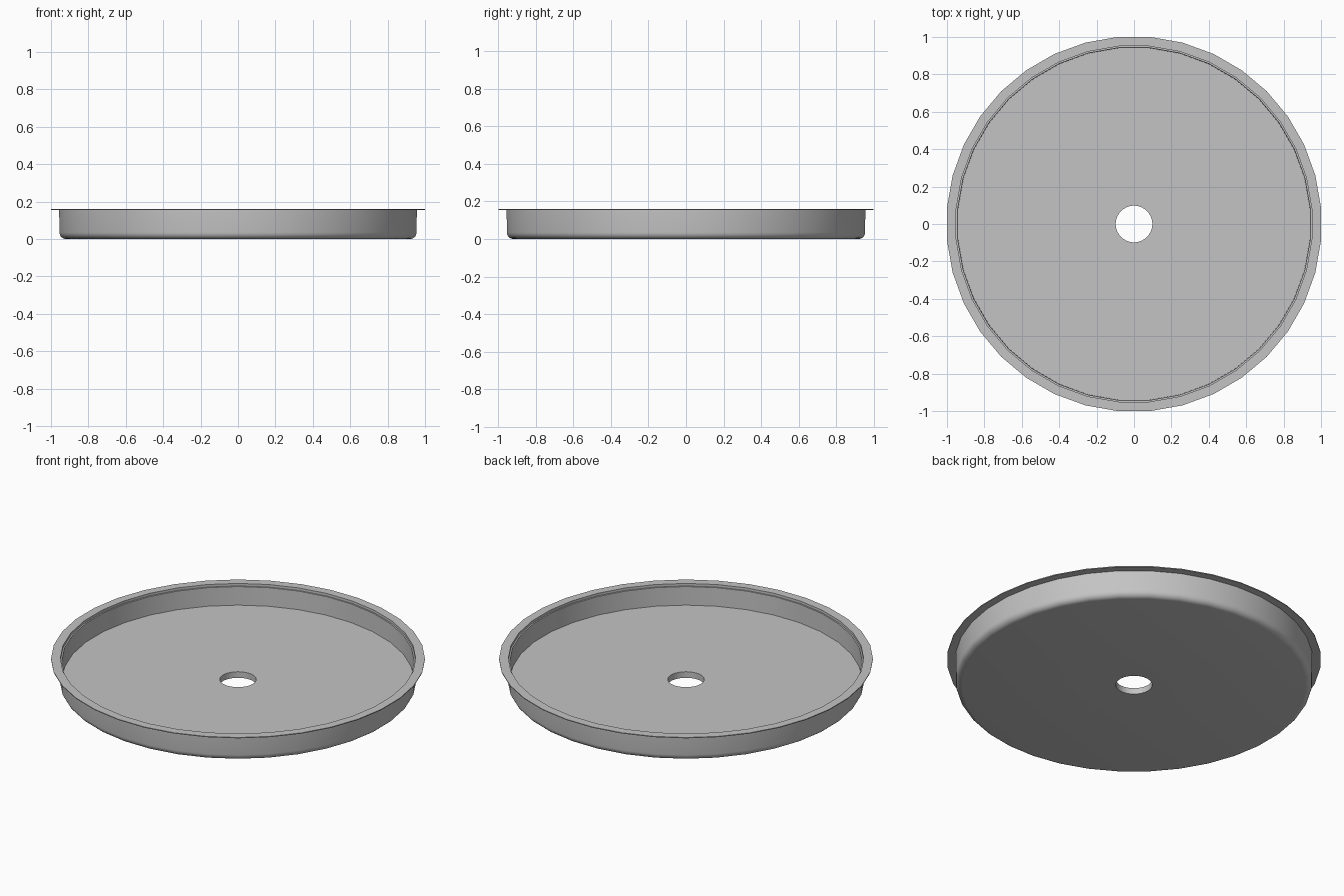
import bpy
import bmesh
import math
from mathutils import Matrix, Vector

if "Cube" in bpy.data.objects:
    bpy.data.objects.remove(bpy.data.objects["Cube"])

SEGMENTS = 36
HALF_STEP = math.pi / SEGMENTS
HEIGHT = 0.16
FLOOR = 0.036
WALL = 0.958
BEVEL = 0.035
HOLE = 0.098

grey = bpy.data.materials.new("grey metal")
grey.use_nodes = True
colour = (0.55, 0.55, 0.55, 1)
grey.diffuse_color = colour
grey.node_tree.nodes["Principled BSDF"].inputs["Base Color"].default_value = colour


def lathe(name, profile):
    """Revolve a closed (radius, height) profile about z."""
    bm = bmesh.new()
    verts = [bm.verts.new((r, 0, z)) for r, z in profile]
    edges = [bm.edges.new((v, verts[i - 1])) for i, v in enumerate(verts)]
    # Turn half a step so flat sides face the axes
    bmesh.ops.rotate(bm, verts=verts, cent=(0, 0, 0),
                     matrix=Matrix.Rotation(HALF_STEP, 3, "Z"))
    bmesh.ops.spin(bm, geom=verts + edges, cent=(0, 0, 0), axis=(0, 0, 1),
                   angle=math.tau, steps=SEGMENTS)
    bmesh.ops.remove_doubles(bm, verts=bm.verts, dist=0.0005)
    bmesh.ops.recalc_face_normals(bm, faces=bm.faces)
    mesh = bpy.data.meshes.new(name)
    bm.to_mesh(mesh)
    bm.free()
    mesh.materials.append(grey)
    obj = bpy.data.objects.new(name, mesh)
    bpy.context.collection.objects.link(obj)
    bpy.ops.object.select_all(action="DESELECT")
    obj.select_set(True)
    bpy.context.view_layer.objects.active = obj
    bpy.ops.object.shade_smooth_by_angle(angle=math.radians(35))
    return obj


# Rounded lower corner of the outer wall
corner = [(WALL - BEVEL + BEVEL * math.sin(a), BEVEL - BEVEL * math.cos(a))
          for a in (i * math.pi / 10 for i in range(6))]

# Outer wall, thin flat lip, small inner step, inner wall, floor, centre hole
rim = 1 / math.cos(HALF_STEP)
profile = [(HOLE, 0)] + corner + [
    (WALL + 0.002, HEIGHT - 0.005), (rim, HEIGHT - 0.005), (rim, HEIGHT),
    (0.954, HEIGHT), (0.954, HEIGHT - 0.015), (0.946, HEIGHT - 0.015),
    (0.944, FLOOR), (HOLE, FLOOR)]
lathe("round_tray", profile)
